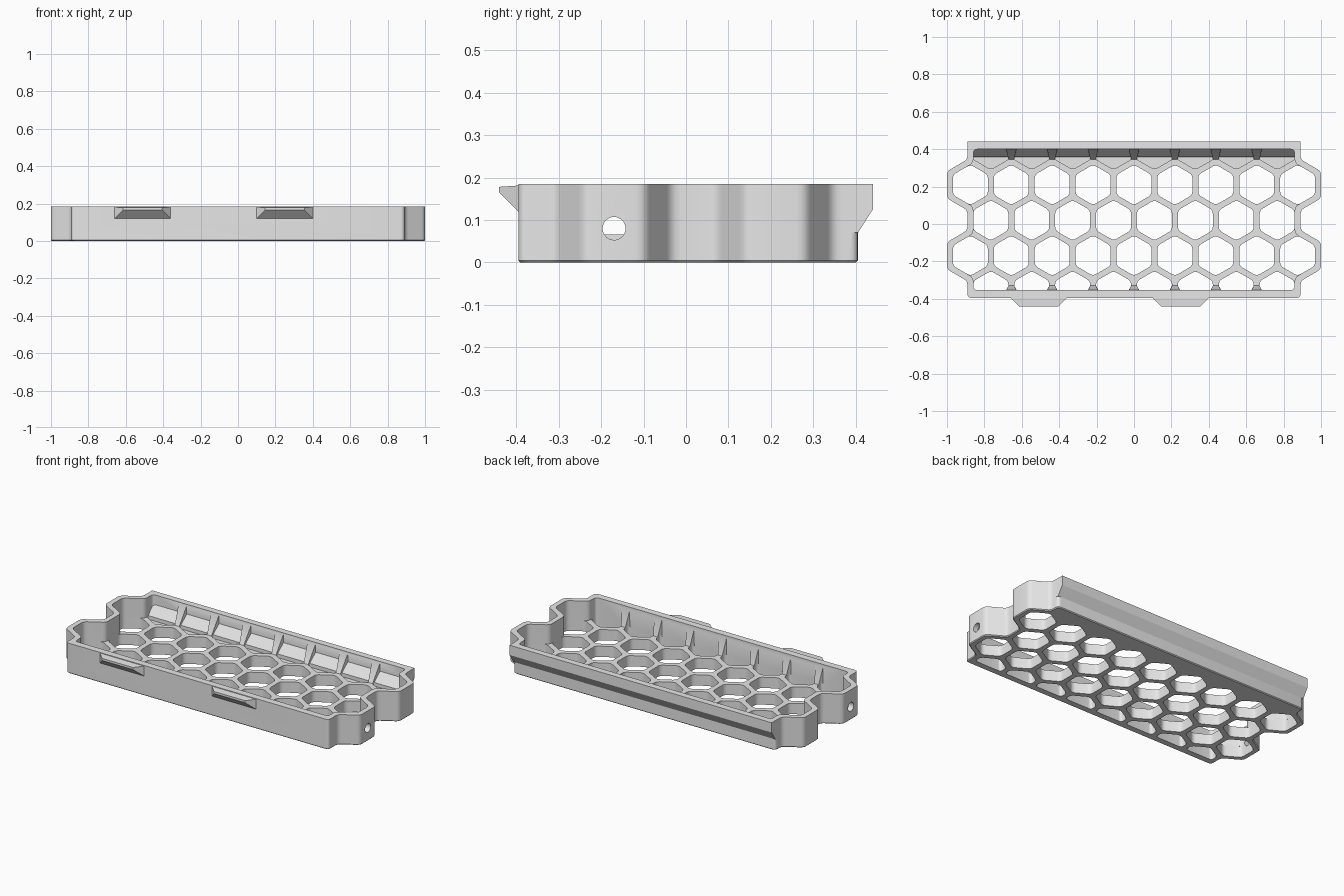
import bpy, bmesh, math
from mathutils import Vector

if "Cube" in bpy.data.objects:
    bpy.data.objects.remove(bpy.data.objects["Cube"], do_unlink=True)

PITCH, WALL = 0.2187, 0.032
ROW = PITCH * math.sqrt(3) / 2
MID_Y = 0.02
HEIGHT, GRID_TOP = 0.185, 0.066
FRONT, BACK = -0.395, 0.405
FRONT_IN, BACK_IN = -0.353, 0.40
END_X = 4 * PITCH

grey = bpy.data.materials.new("light grey")
grey.use_nodes = True
grey.diffuse_color = (0.8, 0.8, 0.8, 1)
grey.node_tree.nodes["Principled BSDF"].inputs["Base Color"].default_value = (0.8, 0.8, 0.8, 1)


def rounded(points, radius, steps=5):
    """Round every corner of a closed 2D outline."""
    out = []
    pts = [Vector(p) for p in points]
    for i, p in enumerate(pts):
        a, b = pts[i - 1] - p, pts[(i + 1) % len(pts)] - p
        d = min(radius, a.length * 0.45, b.length * 0.45)
        a, b = p + a.normalized() * d, p + b.normalized() * d
        for s in range(steps):
            t = s / (steps - 1)
            out.append(a * (1 - t) ** 2 + p * 2 * t * (1 - t) + b * t * t)
    return out


def loft(bm, rings):
    """Closed solid through rings of 3D points."""
    rows = [[bm.verts.new(p) for p in ring] for ring in rings]
    n = len(rows[0])
    bm.faces.new(rows[0][::-1])
    bm.faces.new(rows[-1])
    for lo, hi in zip(rows, rows[1:]):
        for i in range(n):
            j = (i + 1) % n
            bm.faces.new((lo[i], lo[j], hi[j], hi[i]))


def prism(bm, outline, z0, z1):
    loft(bm, [[(p[0], p[1], z) for p in outline] for z in (z0, z1)])


def bar(bm, section, x0, x1):
    """Extrude a y-z section along x."""
    loft(bm, [[(x, y, z) for y, z in section] for x in (x0, x1)])


def hull(bm, points):
    verts = [bm.verts.new(p) for p in points]
    bmesh.ops.convex_hull(bm, input=verts)


def make(name, bm):
    bmesh.ops.recalc_face_normals(bm, faces=bm.faces)
    mesh = bpy.data.meshes.new(name)
    bm.to_mesh(mesh)
    bm.free()
    mesh.materials.append(grey)
    obj = bpy.data.objects.new(name, mesh)
    bpy.context.collection.objects.link(obj)
    return obj


def combine(target, other, operation):
    """Apply a boolean and discard the helper."""
    other.hide_render = True
    mod = target.modifiers.new(operation, 'BOOLEAN')
    mod.operation, mod.solver, mod.object = operation, 'EXACT', other
    mod.use_self = True
    bpy.context.view_layer.objects.active = target
    bpy.ops.object.modifier_apply(modifier=mod.name)
    bpy.data.objects.remove(other, do_unlink=True)


def tray_outline(off, front, back, radius):
    """Tray plan: straight front and back, ends stepping round the cells."""
    a = PITCH / 2 + off
    flat_x, tip_x = END_X + off, END_X + a
    e, q = a / math.sqrt(3), (2 * a - off) / math.sqrt(3)
    side = [(flat_x, front)]
    for yc in (MID_Y - ROW, MID_Y + ROW):
        side += [(flat_x, yc - q), (tip_x, yc - e), (tip_x, yc + e), (flat_x, yc + q)]
    side.append((flat_x, back))
    return rounded(side + [(-x, y) for x, y in reversed(side)], radius)


# Outer block with a small chamfer round the base
bm = bmesh.new()
c = 0.005
foot = tray_outline(WALL / 2 - c, FRONT + c, BACK - c, 0.022)
full = tray_outline(WALL / 2, FRONT, BACK, 0.022)
loft(bm, [[(p.x, p.y, z) for p in ring]
          for ring, z in ((foot, 0), (full, c), (full, HEIGHT))])
tray = make("honeycomb_tray", bm)

# Back lip
bm = bmesh.new()
bar(bm, [(0.38, 0.07), (BACK, 0.07), (0.44, 0.125), (0.44, HEIGHT), (0.38, HEIGHT)],
    -END_X - 0.015, END_X + 0.015)
combine(tray, make("back_lip", bm), 'UNION')

# Front clips
bm = bmesh.new()
for cx in (-0.51, 0.25):
    hull(bm, [(cx + s * w, y, z) for s in (-1, 1) for w, y, z in (
        (0.15, FRONT + 0.01, 0.12), (0.15, FRONT + 0.01, 0.181),
        (0.15, FRONT, 0.12), (0.15, FRONT, 0.181),
        (0.105, -0.44, 0.165), (0.105, -0.44, 0.178))])
combine(tray, make("front_clips", bm), 'UNION')

# Hollow interior above the grid
bm = bmesh.new()
prism(bm, tray_outline(-WALL / 2, FRONT_IN, BACK_IN, 0.022), GRID_TOP, HEIGHT + 0.1)
combine(tray, make("interior_cutter", bm), 'DIFFERENCE')

# Sloped inner foot of the back wall
bm = bmesh.new()
bar(bm, [(0.402, 0.05), (0.355, 0.05), (0.355, GRID_TOP), (0.402, 0.128)],
    -END_X, END_X)
combine(tray, make("back_slope", bm), 'UNION')

# Flared ribs where the grid meets the long walls
bm = bmesh.new()
for k in range(-3, 4):
    for y, reach in ((FRONT_IN - 0.004, 0.03), (BACK_IN + 0.003, -0.06)):
        hull(bm, [(k * PITCH + s * w, y + d, z) for s in (-1, 1) for w, d, z in (
            (0.03, 0, 0.06), (0.028, 0, 0.18), (0.014, reach, 0.06))])
combine(tray, make("wall_ribs", bm), 'UNION')

# Hexagonal openings, half cells at the front, shallow pockets at the back
bm = bmesh.new()
a = (PITCH - WALL) / 2
e, tip = a / math.sqrt(3), 2 * a / math.sqrt(3)
hexagon = [(a, -e), (a, e), (0, tip), (-a, e), (-a, -e), (0, -tip)]
for row in range(-2, 3):
    yc = MID_Y + row * ROW
    count = 9 if row % 2 else 8
    shape, floor = hexagon, -0.05
    if row == -2:
        shape = [(a, FRONT_IN - yc), (a, e), (0, tip), (-a, e), (-a, FRONT_IN - yc)]
    elif row == 2:
        shape = [(a, -e), (a, 0.362 - yc), (-a, 0.362 - yc), (-a, -e), (0, -tip)]
        floor = 0.045
    shape = rounded(shape, 0.02)
    for i in range(count):
        cx = (i - (count - 1) / 2) * PITCH
        prism(bm, [(cx + p.x, yc + p.y) for p in shape], floor, GRID_TOP + 0.004)
combine(tray, make("cell_cutter", bm), 'DIFFERENCE')

# Round cable hole in each end wall
bm = bmesh.new()
ring = [(MID_Y - ROW + 0.027 * math.cos(t), 0.08 + 0.027 * math.sin(t))
        for t in (math.tau * i / 32 for i in range(32))]
for side in (-1, 1):
    bar(bm, ring, side * 0.966, side * 1.05)
combine(tray, make("end_hole_cutter", bm), 'DIFFERENCE')

# Smooth rounded corners, keep edges sharp
bpy.ops.object.select_all(action='DESELECT')
tray.select_set(True)
bpy.context.view_layer.objects.active = tray
bpy.ops.object.shade_smooth_by_angle(angle=math.radians(30))
